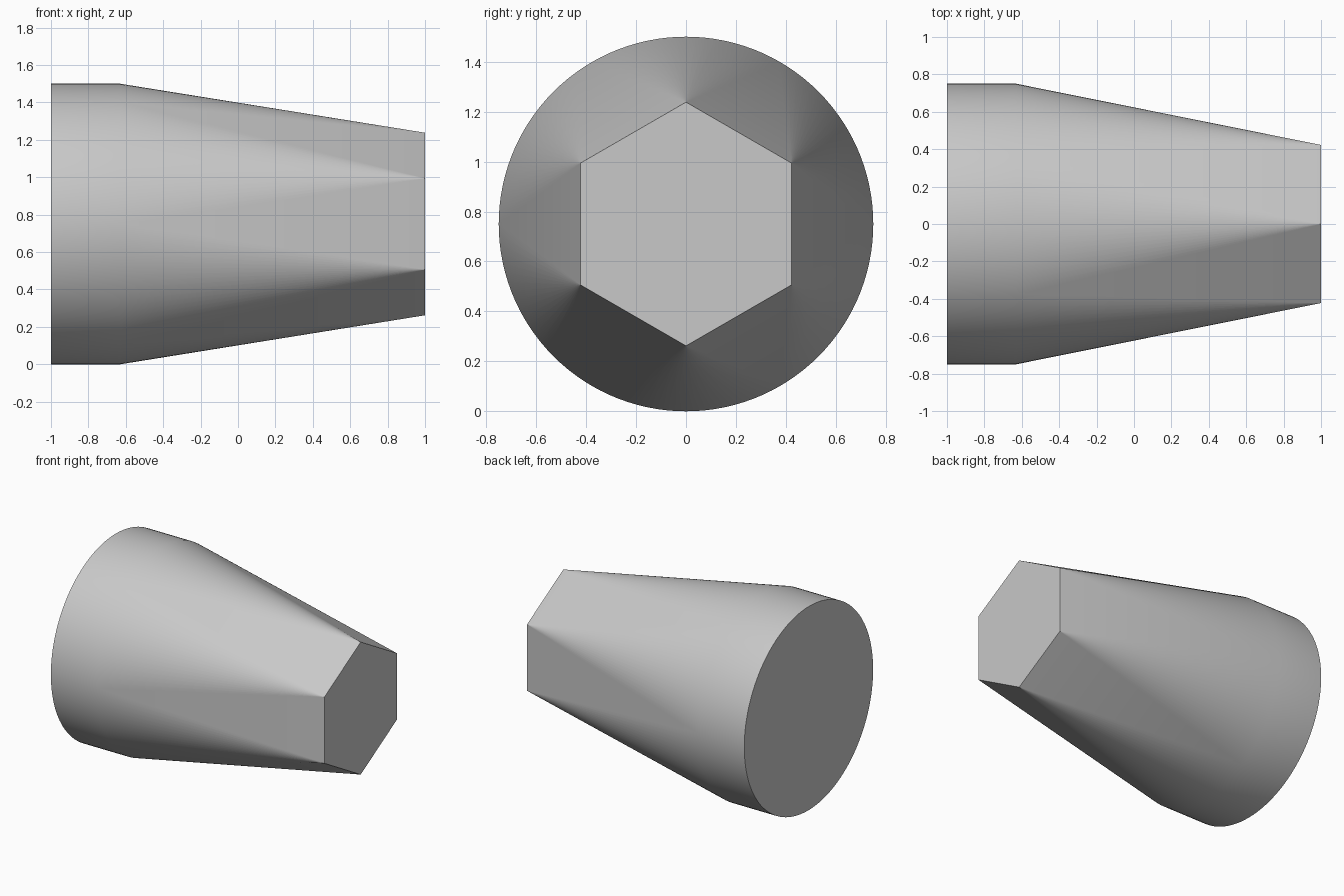
import bpy
import bmesh
from math import cos, sin, tau
from mathutils import Vector

cube = bpy.data.objects.get("Cube")
if cube:
    bpy.data.objects.remove(cube, do_unlink=True)

# Main dimensions, with the axis running along x
BACK, SEAM, FRONT = -1.0, -0.63, 1.0
RADIUS, HEX_RADIUS, AXIS_Z = 0.75, 0.488, 0.75
SIDES = 6
PER_CORNER = 20
SEGMENTS = SIDES * PER_CORNER

grey = bpy.data.materials.new("light grey")
grey.use_nodes = True
colour = (0.58, 0.58, 0.58, 1)
grey.diffuse_color = colour
grey.node_tree.nodes["Principled BSDF"].inputs["Base Color"].default_value = colour


def ring(bm, x, radius, count, offset=0.0):
    """Ring of vertices around the axis, angle zero facing +y."""
    angles = [tau * (i + offset) / count for i in range(count)]
    return [bm.verts.new((x, radius * cos(a), AXIS_Z + radius * sin(a))) for a in angles]


bm = bmesh.new()
back = ring(bm, BACK, RADIUS, SEGMENTS)
seam = ring(bm, SEAM, RADIUS, SEGMENTS)
hexagon = ring(bm, FRONT, HEX_RADIUS, SIDES, 0.5)

# Round collar
for i in range(SEGMENTS):
    j = (i + 1) % SEGMENTS
    bm.faces.new((back[i], back[j], seam[j], seam[i]))

# Round-to-hexagon taper: a fan at each corner, a flat triangle at each side
for k, corner in enumerate(hexagon):
    for i in range(k * PER_CORNER, (k + 1) * PER_CORNER):
        bm.faces.new((seam[i], seam[(i + 1) % SEGMENTS], corner))
    bm.faces.new((seam[k * PER_CORNER], corner, hexagon[k - 1]))

# End caps
bm.faces.new(back)
bm.faces.new(hexagon)
bmesh.ops.recalc_face_normals(bm, faces=bm.faces)
for face in bm.faces:
    face.smooth = True

mesh = bpy.data.meshes.new("tapered_adapter")
bm.to_mesh(mesh)
bm.free()
mesh.materials.append(grey)

# Soft normals round the collar, flat ones at the hexagon and caps
normals = [Vector((0, 0, 1))] * len(mesh.loops)
for poly in mesh.polygons:
    for li in poly.loop_indices:
        co = mesh.vertices[mesh.loops[li].vertex_index].co
        if abs(poly.normal.x) > 0.9 or co.x > 0.9:
            normals[li] = poly.normal.copy()
        else:
            lean = 0.08 if co.x > -0.9 else 0.0
            normals[li] = Vector((lean, co.y / RADIUS, (co.z - AXIS_Z) / RADIUS)).normalized()
mesh.normals_split_custom_set(normals)

adapter = bpy.data.objects.new("tapered_adapter", mesh)
bpy.context.collection.objects.link(adapter)
